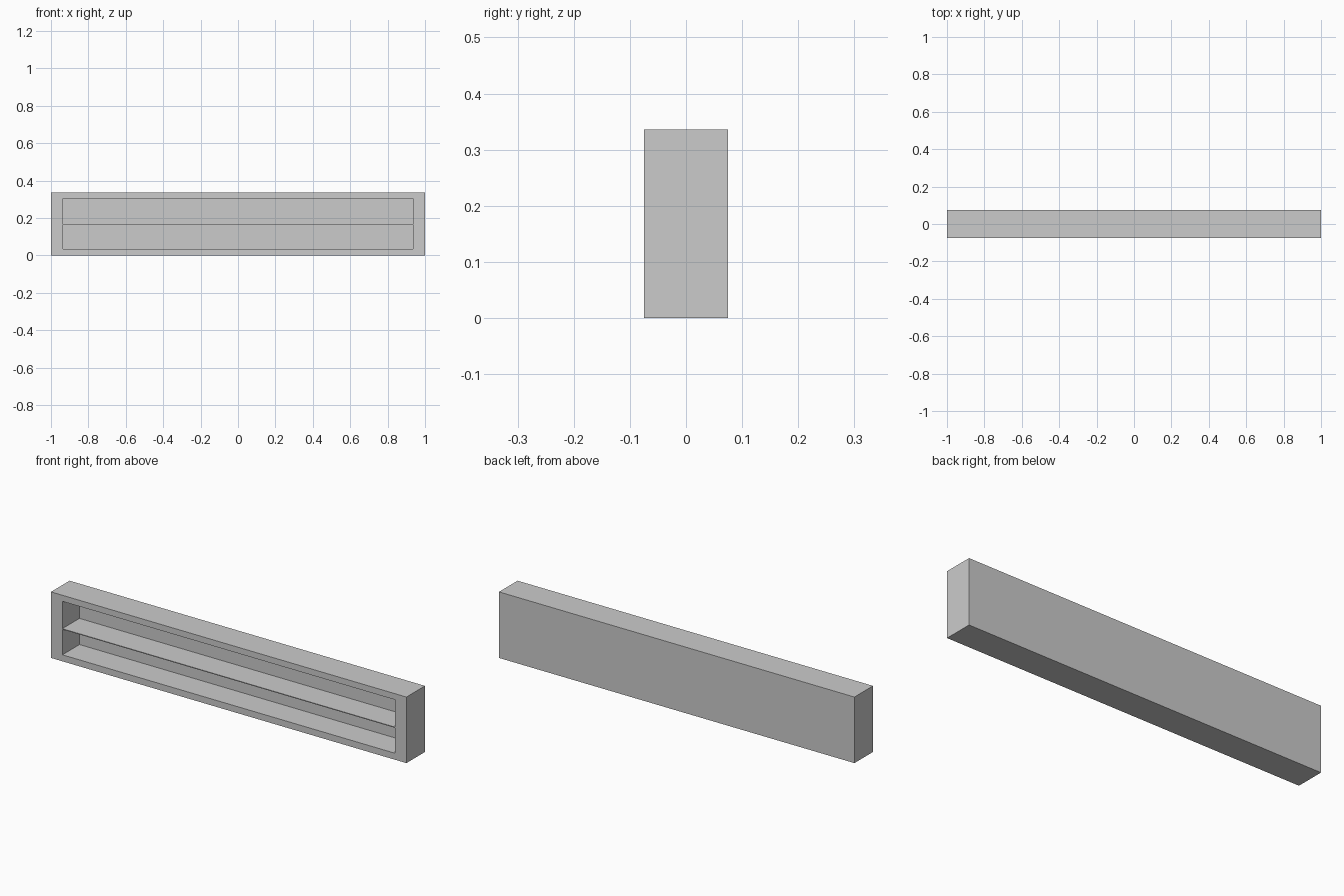
import bpy, bmesh
from mathutils import Vector

if "Cube" in bpy.data.objects:
    bpy.data.objects.remove(bpy.data.objects["Cube"])

W, D, H = 2.0, 0.149, 0.336         # outer size
IN_W, Z0, Z1 = 0.936, 0.033, 0.305  # opening half width, bottom, top
DEPTH = 0.137                       # recess depth
SHELF_Z, SHELF_T = 0.164, 0.004


def box_mesh(size, centre):
    bm = bmesh.new()
    bmesh.ops.create_cube(bm, size=1)
    bmesh.ops.scale(bm, vec=size, verts=bm.verts)
    bmesh.ops.translate(bm, vec=centre, verts=bm.verts)
    return bm


def finish(bm, name):
    bmesh.ops.recalc_face_normals(bm, faces=bm.faces)
    mesh = bpy.data.meshes.new(name)
    bm.to_mesh(mesh)
    bm.free()
    obj = bpy.data.objects.new(name, mesh)
    bpy.context.collection.objects.link(obj)
    return obj


# Case: a box with its front face inset and pushed back into a recess
bm = box_mesh((W, D, H), (0, 0, H / 2))
bm.normal_update()
front = min(bm.faces, key=lambda f: f.calc_center_median().y)
bmesh.ops.inset_individual(bm, faces=[front], thickness=0.03)
for v in front.verts:
    v.co.x = IN_W if v.co.x > 0 else -IN_W
    v.co.z = Z1 if v.co.z > H / 2 else Z0
back = bmesh.ops.extrude_discrete_faces(bm, faces=[front])["faces"][0]
bmesh.ops.translate(bm, vec=Vector((0, DEPTH, 0)), verts=back.verts)
finish(bm, "shelf_case")

# Thin shelf across the middle, flush with the front
finish(box_mesh((2 * IN_W, DEPTH, SHELF_T),
                (0, -D / 2 + DEPTH / 2, SHELF_Z)), "middle_shelf")
